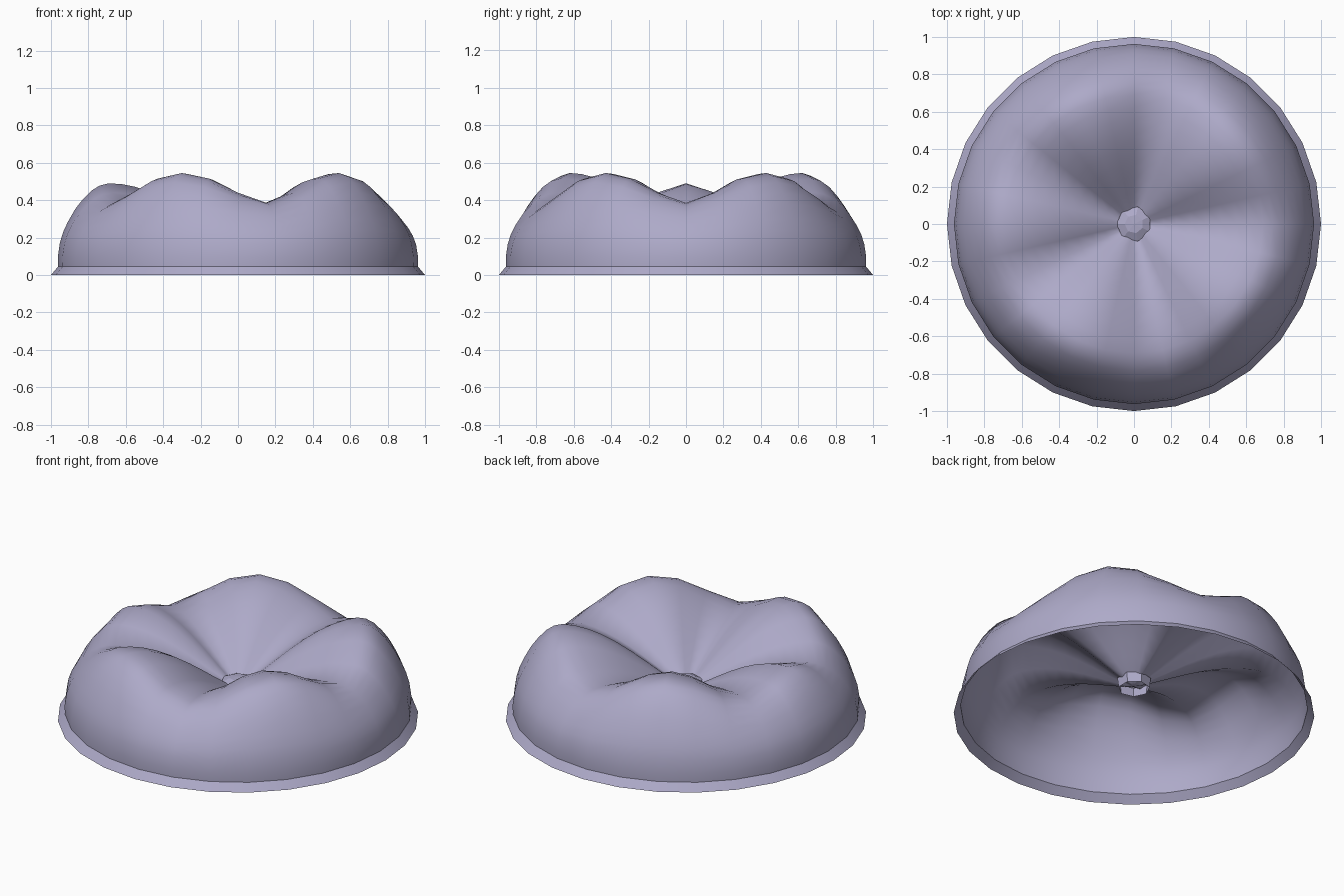
import bpy, bmesh, math

if "Cube" in bpy.data.objects:
    bpy.data.objects.remove(bpy.data.objects["Cube"])

mat = bpy.data.materials.new("dusty lavender")
mat.diffuse_color = (0.42, 0.40, 0.58, 1)
mat.use_nodes = True
mat.node_tree.nodes["Principled BSDF"].inputs["Base Color"].default_value = mat.diffuse_color
SEG = 28


def lathe(name, rings, segs, start=0.0, cap=None, smooth=None):
    """Skin rings of (radius, height function of segment index); cap = centre height."""
    bm = bmesh.new()
    rows = []
    for r, zf in rings:
        row = []
        for i in range(segs):
            a = start + 2 * math.pi * i / segs
            row.append(bm.verts.new((r * math.cos(a), r * math.sin(a), zf(i))))
        rows.append(row)
    for lo, hi in zip(rows, rows[1:]):
        for i in range(segs):
            j = (i + 1) % segs
            bm.faces.new((lo[i], lo[j], hi[j], hi[i]))
    if cap is not None:
        c = bm.verts.new((0, 0, cap))
        for i in range(segs):
            bm.faces.new((rows[-1][i], rows[-1][(i + 1) % segs], c))
    me = bpy.data.meshes.new(name)
    bm.to_mesh(me)
    bm.free()
    me.materials.append(mat)
    ob = bpy.data.objects.new(name, me)
    bpy.context.collection.objects.link(ob)
    if smooth:
        bpy.ops.object.select_all(action='DESELECT')
        ob.select_set(True)
        bpy.context.view_layer.objects.active = ob
        bpy.ops.object.shade_smooth_by_angle(angle=math.radians(smooth))
    return ob


# crest height around the ring: five lobes between five creases
CREASES = (0, 6, 12, 16, 22, 28)
PEAK, CENTRE = 0.545, 0.18


def crest(i):
    if i == 14:
        return 0.49
    return (0.385, 0.44, 0.515, 0.545)[min(abs(i - c) for c in CREASES)]


def outer(z):
    return lambda i: z - (PEAK - crest(i)) * (z / PEAK) ** 2


def inner(r):
    s = math.sin(math.pi / 2 * r / 0.69) ** 1.2
    return lambda i: CENTRE + (crest(i) - CENTRE) * s


# lobed dome: outer wall up to the crest, then down to the sunken middle
wall = [(0.962, 0.045), (0.963, 0.10), (0.952, 0.18), (0.935, 0.24), (0.91, 0.30),
        (0.87, 0.38), (0.83, 0.44), (0.785, 0.495), (0.74, 0.53), (0.69, PEAK)]
rings = [(r, outer(z)) for r, z in wall]
rings += [(r, inner(r)) for r in (0.62, 0.55, 0.47, 0.39, 0.31, 0.23, 0.16, 0.09, 0.04)]
lathe("lobed_dome", rings, SEG, cap=CENTRE, smooth=70)

# flared rim
lathe("flared_rim", [(1.0, lambda i: 0.0), (0.962, lambda i: 0.045)], SEG, smooth=30)

# small faceted button in the middle
lathe("centre_button", [(0.088, lambda i: 0.165), (0.095, lambda i: 0.222),
                        (0.05, lambda i: 0.242)], 7, start=math.pi, cap=0.245)
